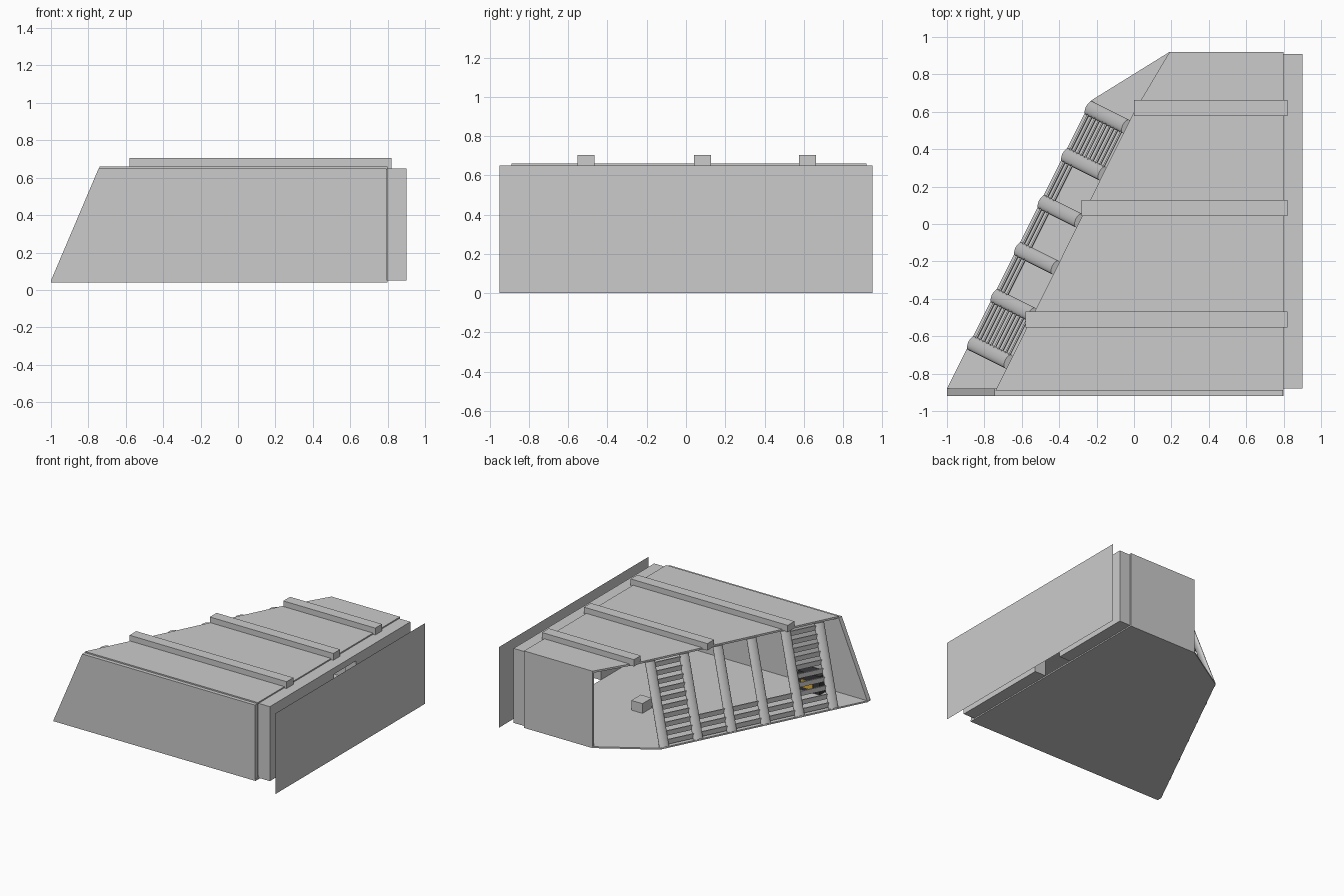
import bpy, bmesh, math
from mathutils import Vector, Matrix

if "Cube" in bpy.data.objects:
    bpy.data.objects.remove(bpy.data.objects["Cube"])


def finish(name, bm, mat=None):
    bmesh.ops.recalc_face_normals(bm, faces=bm.faces)
    me = bpy.data.meshes.new(name)
    bm.to_mesh(me)
    bm.free()
    ob = bpy.data.objects.new(name, me)
    bpy.context.collection.objects.link(ob)
    if mat:
        me.materials.append(mat)
    return ob


def prism(name, pts, push, mat=None):
    """Extrude a flat outline along a vector."""
    bm = bmesh.new()
    face = bm.faces.new([bm.verts.new(p) for p in pts])
    ext = bmesh.ops.extrude_face_region(bm, geom=[face])
    moved = [v for v in ext["geom"] if isinstance(v, bmesh.types.BMVert)]
    bmesh.ops.translate(bm, verts=moved, vec=push)
    # the starting face stays as the closing cap
    if not face.is_valid:
        bmesh.ops.holes_fill(bm, edges=bm.edges)
    return finish(name, bm, mat)


def box(name, lo, hi, mat=None):
    x0, y0, z0 = lo
    x1, y1, z1 = hi
    return prism(name, [(x0, y0, z0), (x1, y0, z0), (x1, y1, z0), (x0, y1, z0)],
                 (0, 0, z1 - z0), mat)


def material(name, rgb):
    m = bpy.data.materials.new(name)
    m.diffuse_color = (*rgb, 1)
    m.use_nodes = True
    m.node_tree.nodes["Principled BSDF"].inputs["Base Color"].default_value = m.diffuse_color
    return m


dark = material("dark", (0.04, 0.04, 0.045))
yellow = material("yellow", (0.75, 0.42, 0.03))

# floor and roof plates
floor = [(-1, -0.92), (0.8, -0.92), (0.8, 0.92), (0.19, 0.92), (-0.23, 0.66), (-1, -0.88)]
roof = [(-0.74, -0.89), (0.8, -0.89), (0.8, 0.92), (0.19, 0.92), (0.0, 0.6)]
prism("floor", [(x, y, 0.04) for x, y in floor], (0, 0, 0.012))
prism("roof", [(x, y, 0.645) for x, y in roof], (0, 0, 0.015))

# front wall with raked end, back wall
prism("front_wall", [(-1, -0.92, 0.05), (0.795, -0.92, 0.05),
                     (0.795, -0.92, 0.65), (-0.745, -0.92, 0.65)], (0, 0.04, 0))
box("back_wall", (0.19, 0.9, 0.05), (0.8, 0.92, 0.65))

# right wall with a doorway, outer backdrop sheet
prism("right_wall", [(0.8, y, z) for y, z in
                     [(-0.88, 0.05), (-0.06, 0.05), (-0.06, 0.6), (0.22, 0.6), (0.22, 0.05),
                      (0.91, 0.05), (0.91, 0.65), (-0.88, 0.65)]], (0.1, 0, 0))
bm = bmesh.new()
bm.faces.new([bm.verts.new(p) for p in [(1, -0.95, 0), (1, 0.95, 0), (1, 0.95, 0.65), (1, -0.95, 0.65)]])
finish("outer_sheet", bm)

# roof beams
for i, (x, y) in enumerate([(-0.58, -0.51), (-0.28, 0.085), (0.0, 0.62)]):
    box(f"roof_beam_{i + 1}", (x, y - 0.043, 0.65), (0.82, y + 0.043, 0.705))

# leaning window wall: along = wall direction, lean = up the wall
along = Vector((0.447, 0.894, 0)).normalized()
inward = Vector((0.894, -0.447, 0)).normalized()
base = Vector((-0.868, -0.637, 0.05))
pitch = 0.281
rise = inward * 0.22 + Vector((0, 0, 0.6))
up = rise.normalized()
out = along.cross(up)
frame = Matrix((along, out, up)).transposed().to_4x4()

# rounded mullions
for i in range(6):
    foot = base + along * pitch * i
    bm = bmesh.new()
    bmesh.ops.create_cone(bm, cap_ends=True, segments=20, radius1=0.04, radius2=0.04, depth=rise.length)
    bmesh.ops.scale(bm, verts=bm.verts, vec=(1, 0.5, 1))
    bm.transform(Matrix.Translation(foot + rise / 2) @ frame)
    ob = finish(f"mullion_{i + 1}", bm)
    for o in bpy.context.selected_objects:
        o.select_set(False)
    ob.select_set(True)
    bpy.context.view_layer.objects.active = ob
    bpy.ops.object.shade_smooth_by_angle(angle=math.radians(40))

# louvre slats: full height in the end bays, low in the middle bays
for bay in range(5):
    bm = bmesh.new()
    count = 10 if bay in (0, 4) else 3
    for k in range(count):
        c = base + along * pitch * (bay + 0.5) + rise * (0.05 + k * 0.1)
        m = Matrix.Translation(c) @ frame @ Matrix.Rotation(math.radians(25), 4, 'X')
        bmesh.ops.create_cube(bm, size=1, matrix=m @ Matrix.Diagonal((pitch - 0.06, 0.008, 0.04, 1)))
    finish(f"louvres_{bay + 1}", bm)

# interior: dark console with yellow panel, low bench
box("console", (-0.66, -0.87, 0.052), (-0.46, -0.76, 0.2), dark)
box("console_panel", (-0.6, -0.76, 0.08), (-0.5, -0.752, 0.14), yellow)
box("bench", (0.22, 0.12, 0.052), (0.32, 0.24, 0.13))
